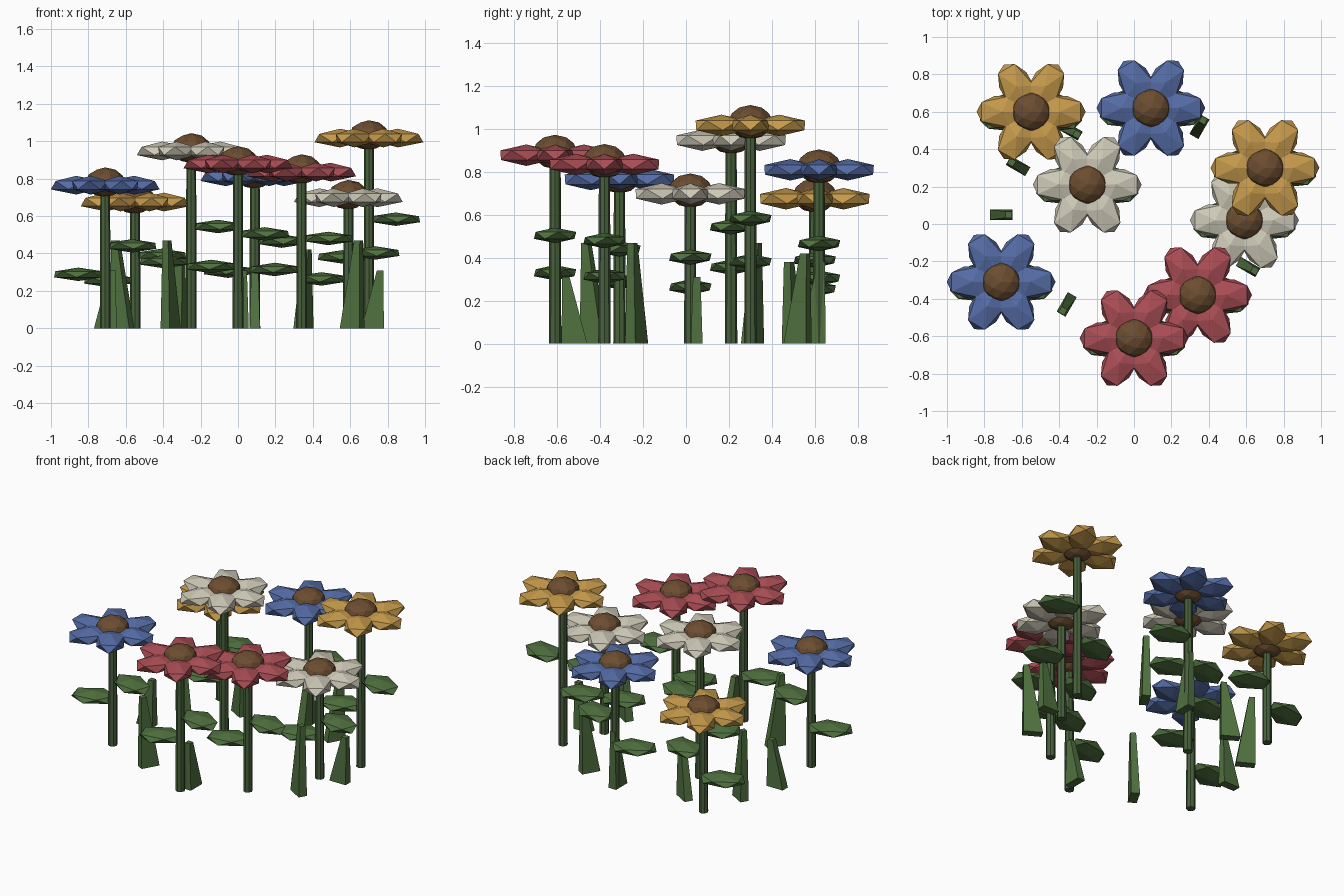
import bpy, bmesh
from math import radians, cos, sin, pi
from mathutils import Matrix, Vector

if "Cube" in bpy.data.objects:
    bpy.data.objects.remove(bpy.data.objects["Cube"])


def material(name, rgb):
    m = bpy.data.materials.new(name)
    m.diffuse_color = (*rgb, 1)
    m.use_nodes = True
    m.node_tree.nodes["Principled BSDF"].inputs["Base Color"].default_value = m.diffuse_color
    return m


MATS = {
    "yellow": material("yellow", (0.56, 0.32, 0.07)),
    "blue": material("blue", (0.09, 0.15, 0.38)),
    "white": material("white", (0.62, 0.59, 0.48)),
    "red": material("red", (0.40, 0.075, 0.09)),
    "brown": material("brown", (0.15, 0.075, 0.03)),
    "stem": material("stem_green", (0.065, 0.12, 0.045)),
    "leaf": material("leaf_green", (0.08, 0.165, 0.05)),
}


def finish(bm, name, mat):
    me = bpy.data.meshes.new(name)
    bm.to_mesh(me)
    bm.free()
    me.materials.append(MATS[mat])
    ob = bpy.data.objects.new(name, me)
    bpy.context.collection.objects.link(ob)
    return ob


def gem(bm, loc, yaw, size, detail=1):
    """Faceted ellipsoid; local -x is the outward tip."""
    mat = (Matrix.Translation(loc) @ Matrix.Rotation(yaw, 4, 'Z')
           @ Matrix.Diagonal((*size, 1)))
    bmesh.ops.create_icosphere(bm, subdivisions=detail, radius=1, matrix=mat)


def flower(i, x, y, top, colour):
    h = top - 0.08
    # stem
    bm = bmesh.new()
    bmesh.ops.create_cone(bm, cap_ends=True, segments=8, radius1=0.029, radius2=0.026,
                          depth=h, matrix=Matrix.Translation((x, y, h / 2)))
    finish(bm, f"stem_{i}", "stem")
    # pair of leaves: low on the left, higher on the right
    bm = bmesh.new()
    for side, level in ((-1, 0.37), (1, 0.565)):
        yaw = radians(20) if side < 0 else pi - radians(20)
        gem(bm, (x + side * 0.143, y, h * level), yaw, (0.155, 0.105, 0.036))
    finish(bm, f"leaves_{i}", "leaf")
    # ring of six petals
    bm = bmesh.new()
    for k in range(6):
        a = k * pi / 3
        gem(bm, (x + 0.155 * cos(a), y + 0.155 * sin(a), h - 0.015), a + pi,
            (0.152, 0.098, 0.05))
    finish(bm, f"petals_{i}", colour)
    # domed centre
    bm = bmesh.new()
    gem(bm, (x, y, h), 0, (0.105, 0.105, 0.08), 2)
    finish(bm, f"flower_centre_{i}", "brown")


def blade(i, x, y, h, yaw, lean):
    """Grass blade: box tapered to a narrow, leaning top."""
    bm = bmesh.new()
    bmesh.ops.create_cube(bm, size=1, matrix=Matrix.Translation((0, 0, 0.5)))
    rot = Matrix.Rotation(radians(yaw), 3, 'Z')
    for v in bm.verts:
        up = v.co.z > 0.5
        px = v.co.x * (0.035 if up else 0.12) + (lean * 0.04 if up else 0)
        py = v.co.y * (0.035 if up else 0.055)
        v.co = rot @ Vector((px, py, h if up else 0)) + Vector((x, y, 0))
    finish(bm, f"grass_blade_{i}", "leaf")


FLOWERS = [
    (-0.55, 0.60, 0.77, "yellow"), (0.09, 0.62, 0.905, "blue"),
    (-0.25, 0.21, 1.043, "white"), (0.70, 0.30, 1.112, "yellow"),
    (0.59, 0.02, 0.793, "white"), (0.34, -0.38, 0.93, "red"),
    (0.00, -0.61, 0.973, "red"), (-0.71, -0.31, 0.86, "blue"),
]
for n, f in enumerate(FLOWERS, 1):
    flower(n, *f)

BLADES = [
    (-0.71, 0.05, 0.31, 0, 1), (-0.62, 0.31, 0.47, -30, -1),
    (-0.36, -0.43, 0.47, 60, -1), (0.61, -0.23, 0.47, -30, 1),
    (0.35, 0.52, 0.42, 60, 1), (0.03, -0.52, 0.31, 90, -1),
    (0.72, 0.05, 0.31, 0, 1), (-0.34, 0.50, 0.38, -30, 1),
    (0.09, 0.59, 0.38, 90, 1),
]
for n, b in enumerate(BLADES, 1):
    blade(n, *b)
